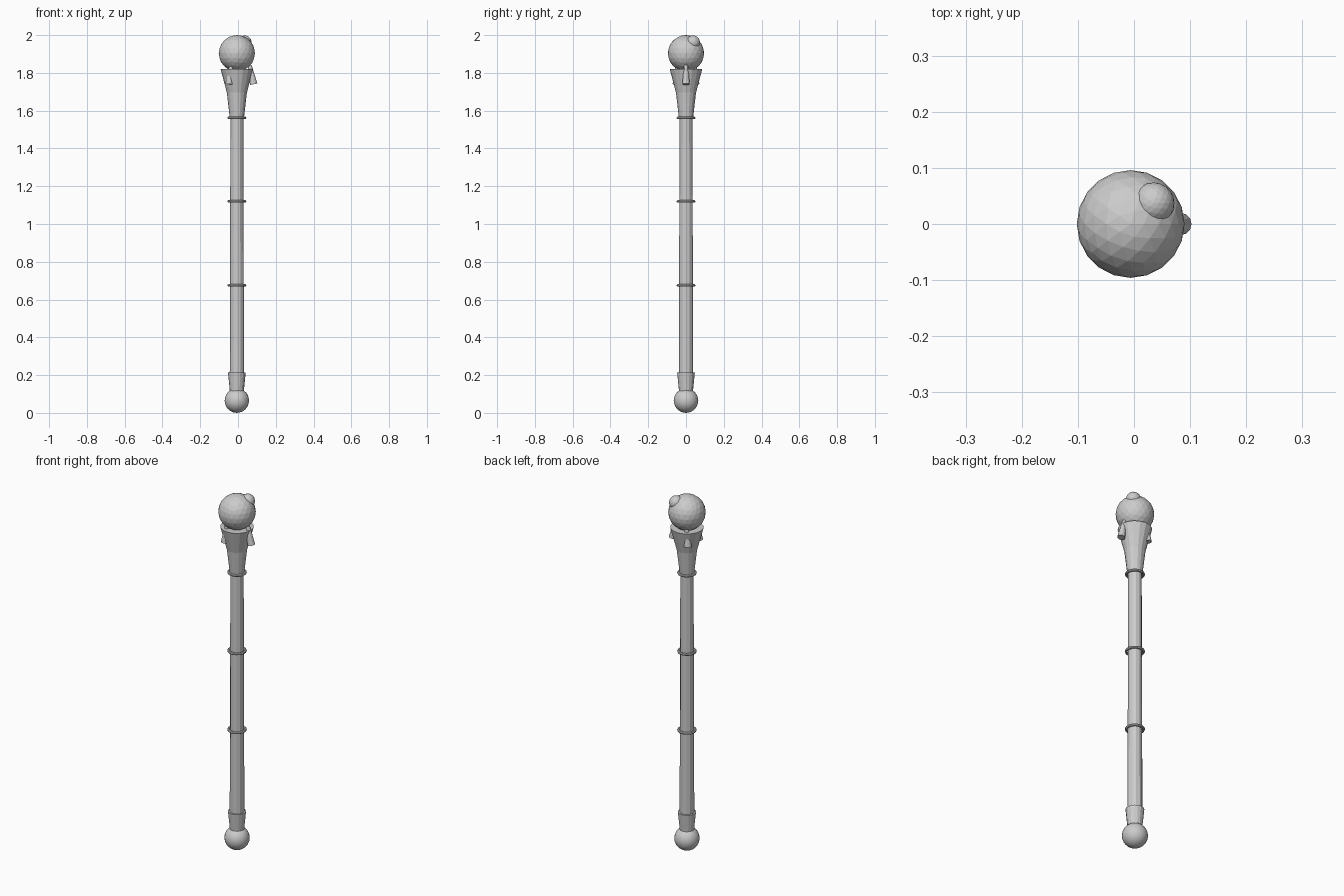
import bpy, math
from mathutils import Vector

if "Cube" in bpy.data.objects:
    bpy.data.objects.remove(bpy.data.objects["Cube"])

AXIS = -0.006  # the staff stands slightly left of centre

stone = bpy.data.materials.new("plain_grey")
stone.diffuse_color = (0.6, 0.6, 0.6, 1)
stone.use_nodes = True
stone.node_tree.nodes["Principled BSDF"].inputs["Base Color"].default_value = stone.diffuse_color


def finish(name, smooth=False):
    ob = bpy.context.object
    ob.name = name
    ob.data.materials.append(stone)
    if smooth:
        bpy.ops.object.shade_smooth_by_angle(angle=math.radians(35))
    return ob


def ball(name, loc, radius, detail=3, smooth=False):
    bpy.ops.mesh.primitive_ico_sphere_add(subdivisions=detail, radius=radius, location=loc)
    return finish(name, smooth)


def taper(name, bottom, top, r_bottom, r_top, sides=12, smooth=False):
    # cone frustum running between two points
    a, b = Vector(bottom), Vector(top)
    bpy.ops.mesh.primitive_cone_add(vertices=sides, radius1=r_bottom, radius2=r_top,
                                    depth=(b - a).length, location=(a + b) / 2)
    ob = finish(name, smooth)
    ob.rotation_euler = (b - a).to_track_quat('Z', 'Y').to_euler()
    return ob


def upright(name, z0, z1, r0, r1, sides=16):
    return taper(name, (AXIS, 0, z0), (AXIS, 0, z1), r0, r1, sides)


# Foot ball and ferrule
ball("foot_ball", (AXIS, 0, 0.065), 0.065, smooth=True)
upright("ferrule", 0.115, 0.215, 0.037, 0.047)

# Shaft
upright("shaft", 0.10, 1.58, 0.038, 0.034, 12)

# Rings around the shaft
for i, z in enumerate((0.675, 1.12, 1.562)):
    bpy.ops.mesh.primitive_torus_add(major_radius=0.043, minor_radius=0.007,
                                     major_segments=24, minor_segments=8,
                                     location=(AXIS, 0, z))
    finish(f"shaft_ring_{i + 1}", True)

# Flared socket under the head
upright("socket_lower", 1.565, 1.695, 0.038, 0.053)
upright("socket_upper", 1.695, 1.82, 0.053, 0.086)

# Claws around the socket
taper("claw_right", (0.083, 0, 1.74), (0.062, 0, 1.84), 0.02, 0.010)
for side, name in ((-1, "claw_front"), (1, "claw_back")):
    taper(name, (-0.047, side * 0.051, 1.74), (-0.036, side * 0.045, 1.84), 0.02, 0.010)

# Head and the small bud on it
ball("head", (AXIS, 0, 1.904), 0.096)
ball("head_bud", (0.035, 0.037, 1.961), 0.037)
